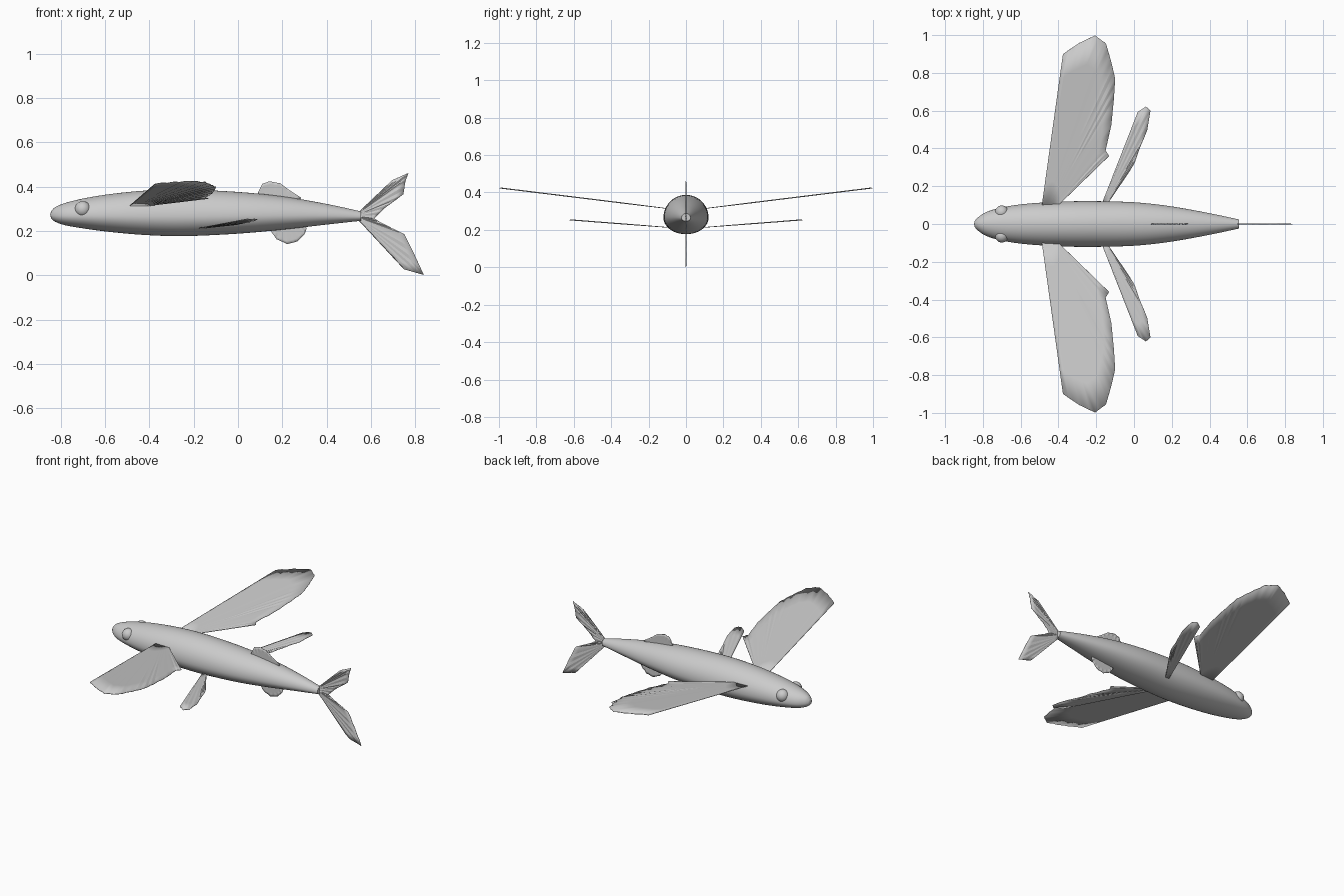
import bpy, bmesh
from math import sin, cos, pi
from mathutils import Vector

if "Cube" in bpy.data.objects:
    bpy.data.objects.remove(bpy.data.objects["Cube"])


def finish(bm, name, angle):
    bmesh.ops.recalc_face_normals(bm, faces=bm.faces)
    me = bpy.data.meshes.new(name)
    bm.to_mesh(me)
    bm.free()
    ob = bpy.data.objects.new(name, me)
    bpy.context.collection.objects.link(ob)
    bpy.ops.object.select_all(action='DESELECT')
    ob.select_set(True)
    bpy.context.view_layer.objects.active = ob
    bpy.ops.object.shade_smooth_by_angle(angle=angle)
    return ob


def spline(pts, n):
    """Catmull-Rom through rows of numbers."""
    p = [Vector(q) for q in pts]
    out = []
    for i in range(len(p) - 1):
        a, b, c, d = p[max(i - 1, 0)], p[i], p[i + 1], p[min(i + 2, len(p) - 1)]
        for k in range(n):
            t = k / n
            out.append(0.5 * (2 * b + (c - a) * t + (2 * a - 5 * b + 4 * c - d) * t * t
                              + (3 * b - a - 3 * c + d) * t ** 3))
    return out + [p[-1]]


# Body stations: x, bottom z, top z, half width
stations = [(-.843, .258, .288, .016), (-.825, .242, .307, .036), (-.78, .226, .326, .064),
            (-.70, .212, .346, .088), (-.58, .196, .366, .106), (-.42, .182, .382, .117),
            (-.24, .177, .387, .121), (0, .188, .376, .115), (.20, .206, .356, .093),
            (.40, .229, .322, .057), (.555, .246, .288, .024)]
SIDES = 48


def make_body():
    bm = bmesh.new()
    rings = []
    # stations run as two 4D-safe splines (x, bottom, top) and (x, width, 0)
    zs = spline([s[:3] for s in stations], 5)
    ws = spline([(s[0], s[3], 0) for s in stations], 5)
    for (x, lo, hi), w in zip(zs, ws):
        mid = lo + (hi - lo) * .42
        ring = []
        for i in range(SIDES):
            a = 2 * pi * i / SIDES
            h = hi - mid if sin(a) > 0 else mid - lo
            ring.append(bm.verts.new((x, w[1] * cos(a), mid + h * sin(a))))
        rings.append(ring)
    for r, q in zip(rings, rings[1:]):
        for i in range(SIDES):
            j = (i + 1) % SIDES
            bm.faces.new((r[i], r[j], q[j], q[i]))
    bm.faces.new(rings[-1])
    nose = bm.verts.new((-.847, 0, .273))
    for i in range(SIDES):
        bm.faces.new((nose, rings[0][i], rings[0][(i + 1) % SIDES]))
    finish(bm, "body", .7)


def fin(name, root_a, root_b, edge, place, mirror=False, split=3, ripple=.0015):
    """Fan of slightly pleated rays from a root line to an outer edge."""
    tips = []
    for p, q in zip(edge, edge[1:]):
        tips += [Vector(p).lerp(Vector(q), k / split) for k in range(split)]
    tips.append(Vector(edge[-1]))
    bm = bmesh.new()
    rows, steps = [], 6
    for i, tip in enumerate(tips):
        root = Vector(root_a).lerp(Vector(root_b), i / (len(tips) - 1))
        off = ripple * (1 if i % 2 else -1)
        rows.append([bm.verts.new(place(root.lerp(tip, k / steps), off * k / steps))
                     for k in range(steps + 1)])
    for r, q in zip(rows, rows[1:]):
        for k in range(steps):
            bm.faces.new((r[k], r[k + 1], q[k + 1], q[k]))
    ob = finish(bm, name, .3)
    s = ob.modifiers.new("thickness", 'SOLIDIFY')
    s.thickness, s.offset = .003, 0
    if mirror:
        ob.modifiers.new("mirror", 'MIRROR').use_axis = (False, True, False)


def upright(p, o):
    return (p.x, o, p.y)


def tilted(z0, slope):
    return lambda p, o: (p.x, p.y, z0 + slope * p.y + o)


make_body()

# Wing-like pectoral fins and smaller pelvic fins
fin("pectoral_fins", (-.492, .07), (-.43, .07),
    [(-.376, .90), (-.29, .958), (-.206, .998), (-.148, .955), (-.12, .857), (-.1, .77),
     (-.106, .667), (-.12, .524), (-.15, .39), (-.132, .36)],
    tilted(.302, .123), mirror=True)
fin("pelvic_fins", (-.185, .07), (-.165, .07),
    [(.02, .593), (.063, .622), (.087, .60), (.07, .497), (.026, .39), (.005, .328), (-.02, .286)],
    tilted(.206, .077), mirror=True, split=2)

# Dorsal, anal and tail fins
fin("dorsal_fin", (.10, .35), (.27, .33),
    [(.09, .372), (.11, .413), (.142, .424), (.19, .415), (.232, .384), (.285, .350)], upright)
fin("anal_fin", (.16, .22), (.29, .23),
    [(.15, .197), (.174, .163), (.223, .141), (.268, .153), (.30, .185), (.31, .213)], upright)
fin("tail_fin", (.53, .272), (.53, .262),
    [(.552, .290), (.696, .429), (.768, .461), (.755, .424), (.746, .366), (.66, .302),
     (.615, .257), (.642, .239), (.75, .185), (.795, .095), (.838, .002), (.75, .027),
     (.705, .077), (.552, .243)], upright)

# Eyes
for side, y in (("left", .062), ("right", -.062)):
    bm = bmesh.new()
    bmesh.ops.create_uvsphere(bm, u_segments=24, v_segments=16, radius=.036)
    bmesh.ops.translate(bm, verts=bm.verts, vec=(-.70, y, .298))
    finish(bm, side + "_eye", 1)
